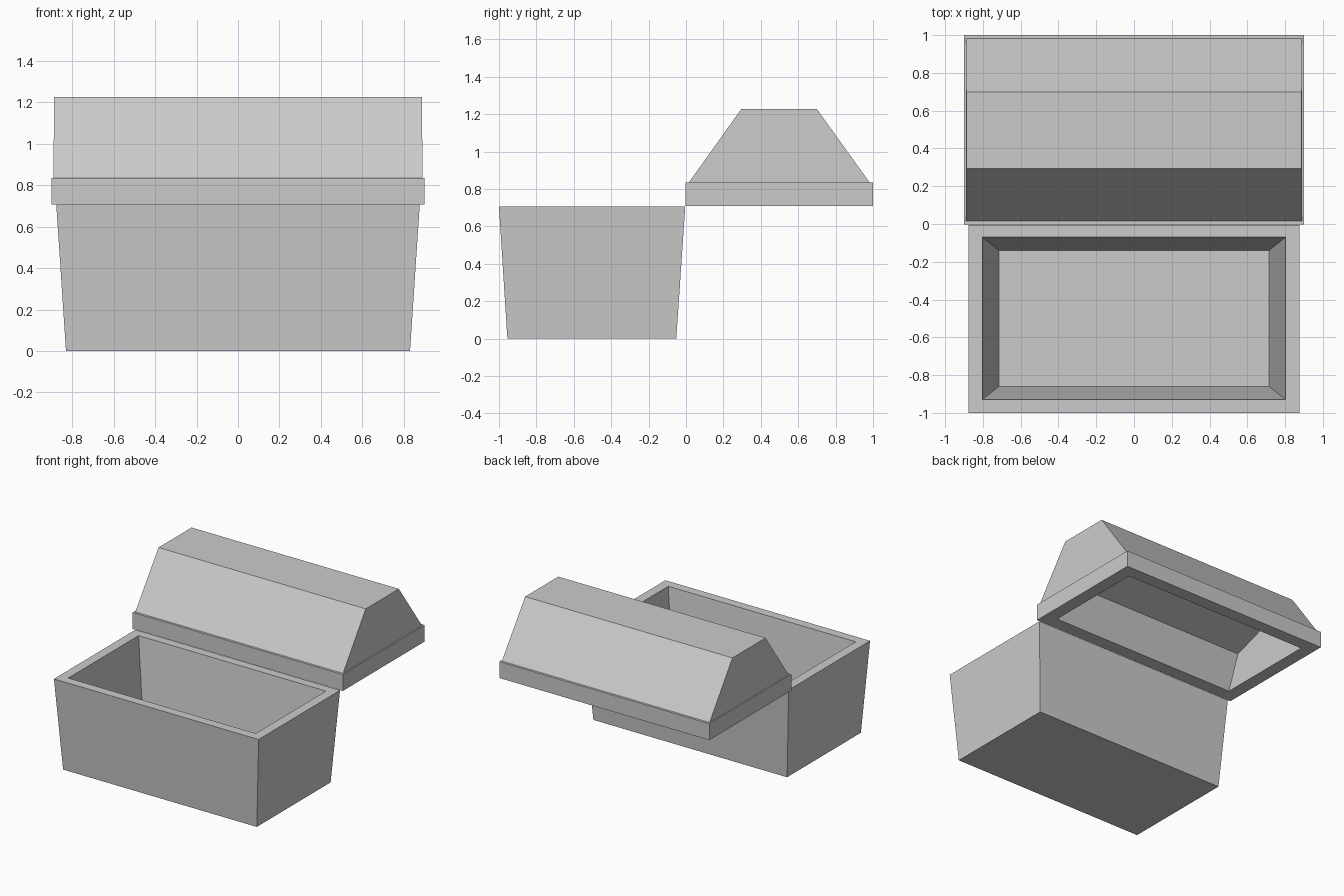
import bpy
import bmesh

# Remove the default cube
default = bpy.data.objects.get("Cube")
if default:
    bpy.data.objects.remove(default, do_unlink=True)

# Single stone colour
STONE = (0.6, 0.6, 0.6, 1.0)
stone = bpy.data.materials.new("stone_grey")
stone.use_nodes = True
stone.diffuse_color = STONE
stone.node_tree.nodes["Principled BSDF"].inputs["Base Color"].default_value = STONE


def finish(name, bm):
    """Turn a bmesh into a stone object."""
    mesh = bpy.data.meshes.new(name)
    bm.to_mesh(mesh)
    bm.free()
    mesh.materials.append(stone)
    obj = bpy.data.objects.new(name, mesh)
    bpy.context.collection.objects.link(obj)
    return obj


def loft(name, rings, cap_start=True):
    """Skin through rectangles given as (half_x, y_min, y_max, z)."""
    bm = bmesh.new()
    loops = []
    for hx, y0, y1, z in rings:
        corners = ((-hx, y0), (hx, y0), (hx, y1), (-hx, y1))
        loops.append([bm.verts.new((x, y, z)) for x, y in corners])
    for low, high in zip(loops, loops[1:]):
        for i in range(4):
            j = (i + 1) % 4
            bm.faces.new((low[i], low[j], high[j], high[i]))
    if cap_start:
        bm.faces.new(loops[0])
    bm.faces.new(loops[-1])
    bmesh.ops.recalc_face_normals(bm, faces=bm.faces)
    return finish(name, bm)


def vault(name, half_x, profile):
    """Inward-facing vault, open underneath, from a (y, z) profile."""
    bm = bmesh.new()
    ends = [[bm.verts.new((x, y, z)) for y, z in profile]
            for x in (-half_x, half_x)]
    for i in range(len(profile) - 1):
        bm.faces.new((ends[0][i], ends[0][i + 1], ends[1][i + 1], ends[1][i]))
    for end in ends:
        bm.faces.new(end)
    bmesh.ops.recalc_face_normals(bm, faces=bm.faces)
    bmesh.ops.reverse_faces(bm, faces=bm.faces)
    return finish(name, bm)


# Tapered open box: outer walls, rim, inner walls, floor
loft("box", [
    (0.83, -0.955, -0.052, 0.0),
    (0.877, -1.0, -0.004, 0.707),
    (0.803, -0.93, -0.07, 0.707),
    (0.715, -0.86, -0.14, 0.08),
])

# Lid: underside rim, straight lip, ledge, body with sloped front and back
loft("lid", [
    (0.80, 0.10, 0.90, 0.708),
    (0.90, -0.003, 1.0, 0.708),
    (0.90, -0.003, 1.0, 0.835),
    (0.89, 0.015, 0.982, 0.835),
    (0.888, 0.295, 0.70, 1.227),
], cap_start=False)

# Faceted hollow inside the lid
vault("lid_hollow", 0.80, [
    (0.10, 0.708), (0.20, 0.97), (0.50, 1.07), (0.80, 0.97), (0.90, 0.708),
])
